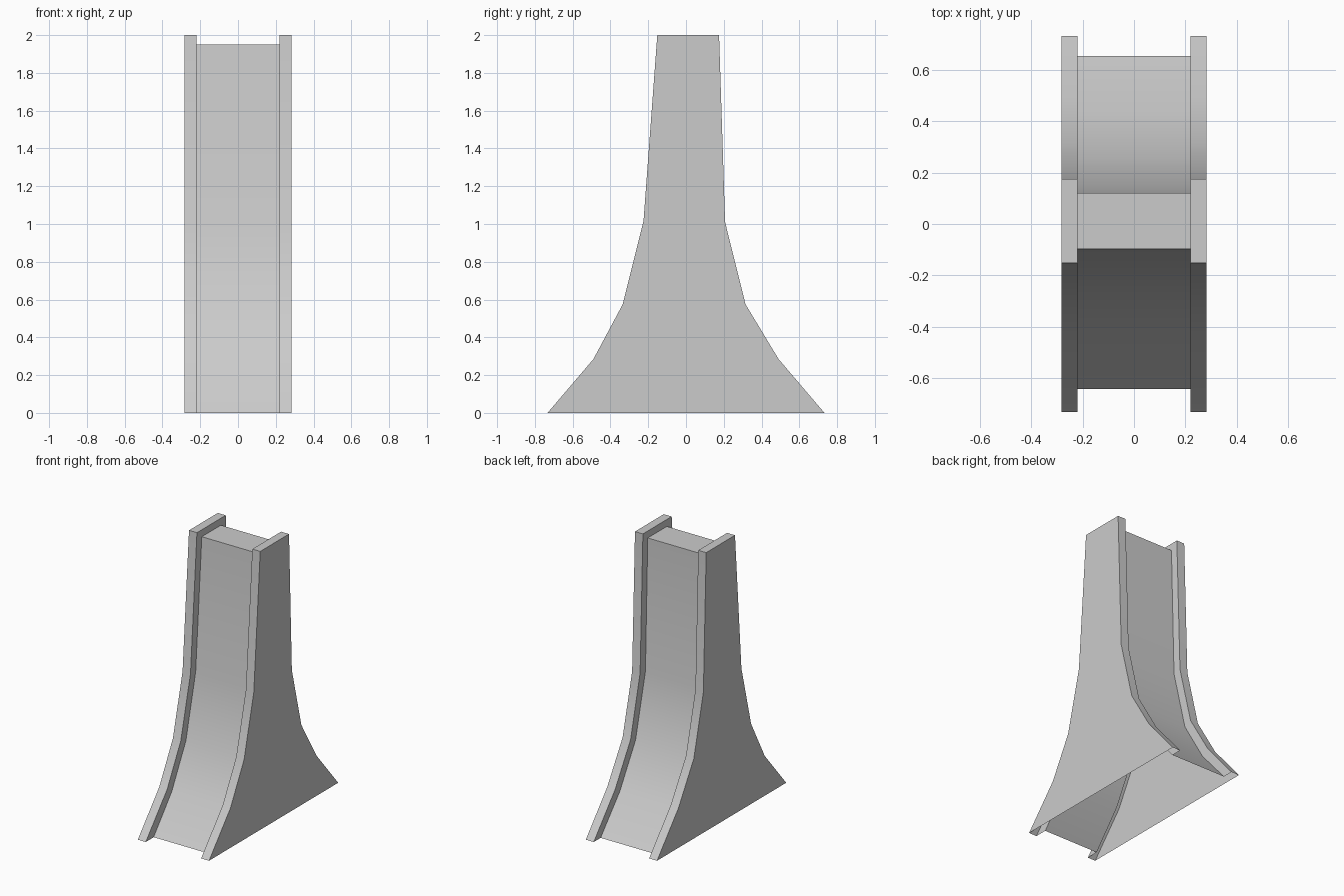
import bpy

if "Cube" in bpy.data.objects:
    bpy.data.objects.remove(bpy.data.objects["Cube"])

# side outline and sunken channel outline as (y, z), front foot -> top -> back foot
rim = [(-.733, 0), (-.49, .285), (-.335, .575), (-.225, 1.015), (-.152, 2),
       (.175, 2), (.207, 1.01), (.315, .575), (.49, .285), (.733, 0)]
bed = [(-.643, 0), (-.437, .25), (-.277, .553), (-.166, 1.008), (-.097, 1.95),
       (.12, 1.95), (.146, 1.003), (.257, .553), (.437, .25), (.655, 0)]

# cross-section columns: outer rim, step down, channel bed, step up, outer rim
columns = [(-.283, rim), (-.22, rim), (-.22, bed), (.22, bed), (.22, rim), (.283, rim)]
rows, cols = len(rim), len(columns)
verts = [(x, *path[i]) for i in range(rows) for x, path in columns]

# skin along the outline
faces = []
for i in range(rows - 1):
    for c in range(cols - 1):
        a = i * cols + c
        faces.append((a, a + 1, a + cols + 1, a + cols))

# two flat side panels; the underside stays open
faces.append([i * cols for i in range(rows)])
faces.append([i * cols + cols - 1 for i in reversed(range(rows))])

mesh = bpy.data.meshes.new("flared_double_ramp")
mesh.from_pydata(verts, [], faces)
mesh.update()
ramp = bpy.data.objects.new("flared_double_ramp", mesh)
bpy.context.collection.objects.link(ramp)

# smooth curve with sharp rim edges
bpy.context.view_layer.objects.active = ramp
ramp.select_set(True)
bpy.ops.object.shade_smooth_by_angle(angle=.52)
